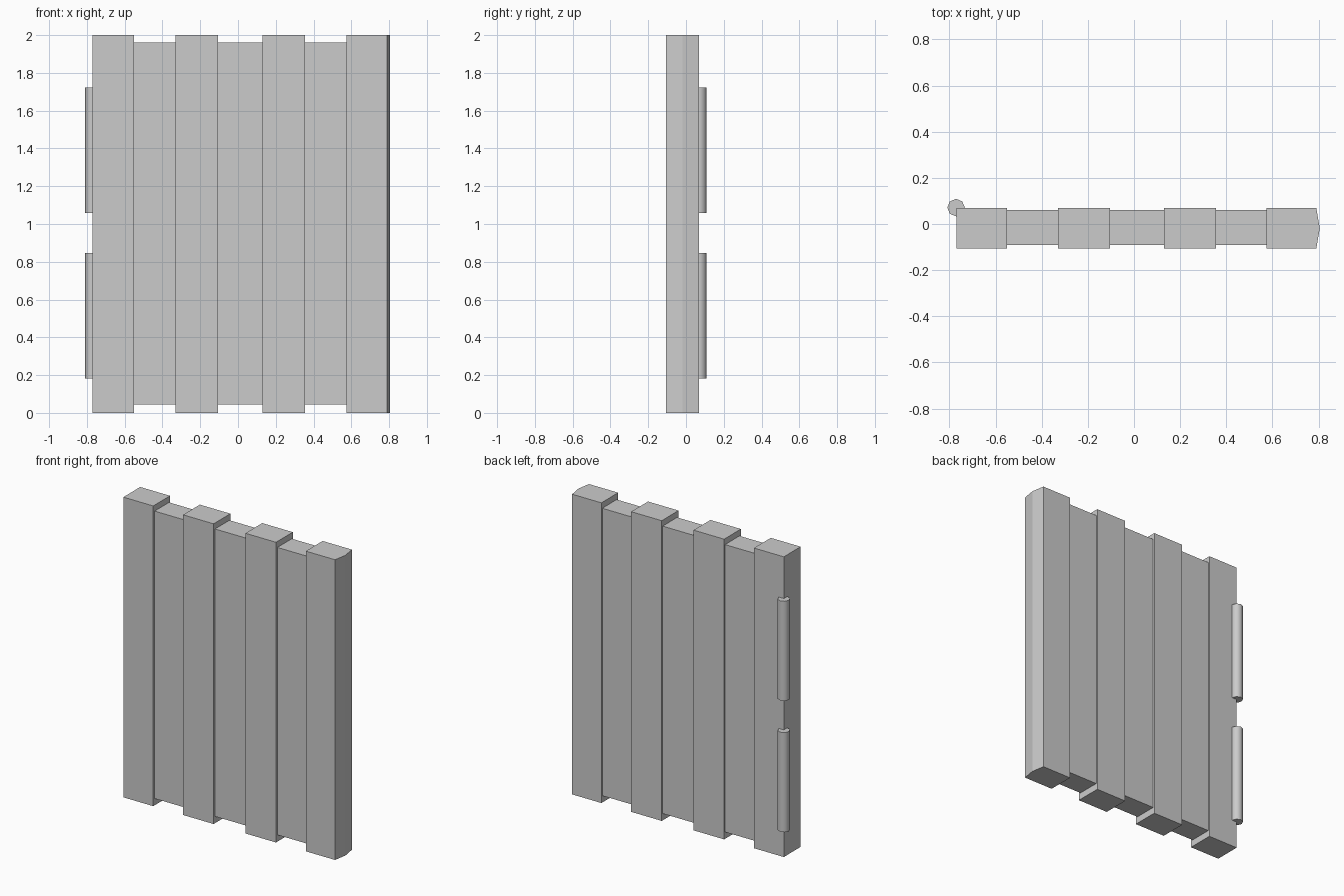
import bpy, bmesh, math

if "Cube" in bpy.data.objects:
    bpy.data.objects.remove(bpy.data.objects["Cube"])

def prism(name, outline, z0, z1):
    """Extrude a flat xy outline (counter-clockwise) from z0 up to z1."""
    bm = bmesh.new()
    face = bm.faces.new([bm.verts.new((x, y, z0)) for x, y in outline])
    ext = bmesh.ops.extrude_face_region(bm, geom=[face])
    top = [v for v in ext["geom"] if isinstance(v, bmesh.types.BMVert)]
    bmesh.ops.translate(bm, verts=top, vec=(0, 0, z1 - z0))
    bmesh.ops.recalc_face_normals(bm, faces=bm.faces)
    mesh = bpy.data.meshes.new(name)
    bm.to_mesh(mesh)
    bm.free()
    obj = bpy.data.objects.new(name, mesh)
    bpy.context.collection.objects.link(obj)
    return obj

def rect(x0, x1, y0, y1):
    return [(x0, y0), (x1, y0), (x1, y1), (x0, y1)]

YF, YB = -0.107, 0.07

# Thick full-height planks
thick = [(-0.77, -0.55), (-0.33, -0.105), (0.13, 0.355)]
for i, (a, b) in enumerate(thick):
    prism(f"thick_plank_{i + 1}", rect(a, b, YF, YB), 0, 2)

# Closing edge plank with a shallow pointed side
prism("latch_edge_plank",
      [(0.575, YF), (0.79, YF), (0.805, (YF + YB) / 2), (0.79, YB), (0.575, YB)], 0, 2)

# Thin, shorter planks set between the thick ones
for i, (a, b) in enumerate([(-0.55, -0.33), (-0.105, 0.13), (0.355, 0.575)]):
    prism(f"thin_plank_{i + 1}", rect(a, b, -0.092, 0.06), 0.045, 1.96)

# Hinge barrels on the back corner
for name, z0, z1 in (("lower_hinge", 0.183, 0.847), ("upper_hinge", 1.058, 1.722)):
    bpy.ops.mesh.primitive_cylinder_add(vertices=8, radius=0.038, depth=z1 - z0,
                                        location=(-0.771, 0.071, (z0 + z1) / 2))
    bpy.context.object.name = name
    bpy.ops.object.shade_smooth_by_angle(angle=math.radians(50))
